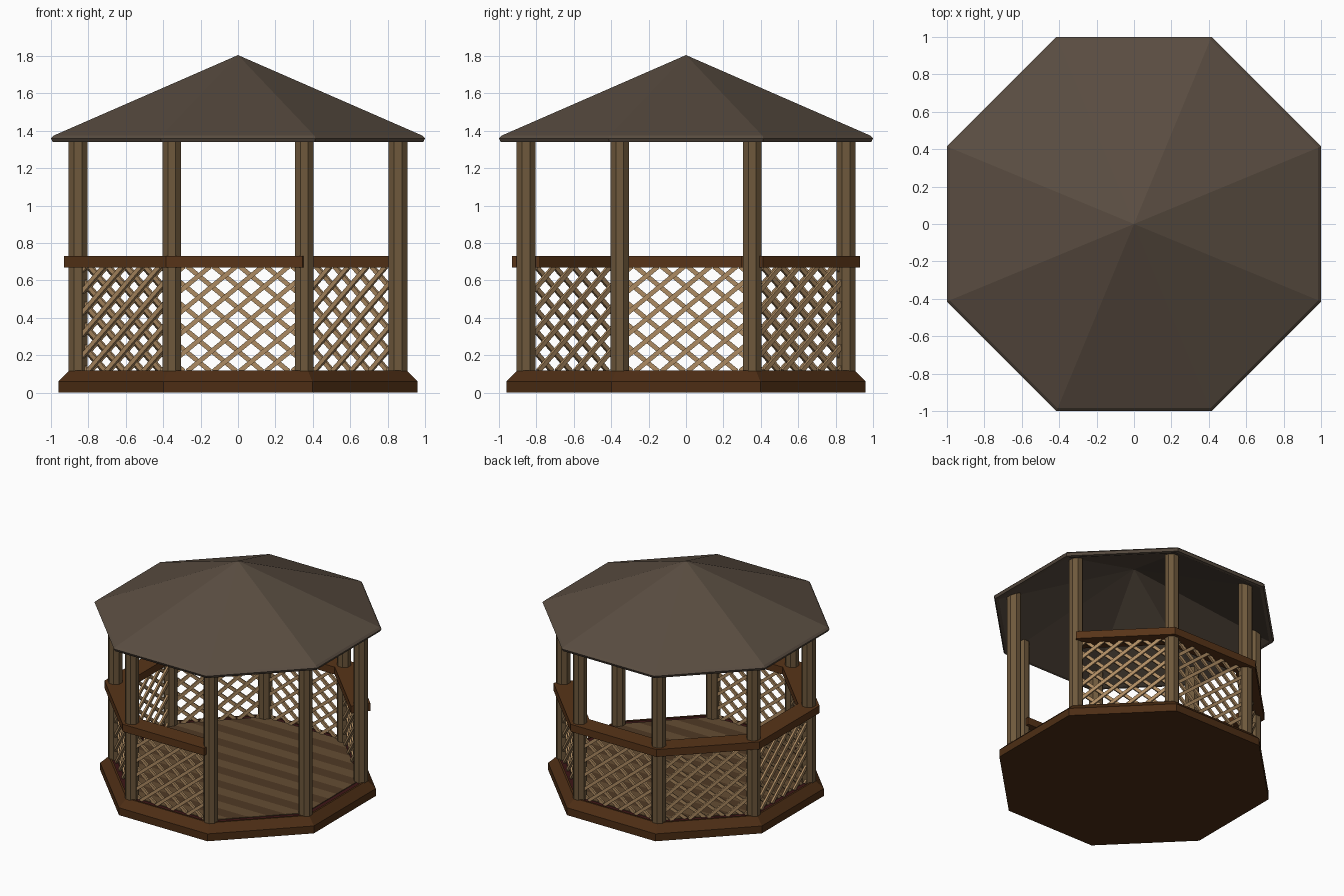
import bpy, bmesh
from math import pi, cos, sin, tan, radians, sqrt

if "Cube" in bpy.data.objects:
    bpy.data.objects.remove(bpy.data.objects["Cube"])

A8 = pi / 8


def material(name, r, g, b):
    m = bpy.data.materials.new(name)
    m.diffuse_color = [(c / 255) ** 2.2 for c in (r, g, b)] + [1]
    m.use_nodes = True
    m.node_tree.nodes["Principled BSDF"].inputs["Base Color"].default_value = m.diffuse_color
    return m


ROOF = material("roof_brown", 90, 78, 67)
POST = material("post_wood", 110, 89, 62)
RAIL = material("rail_wood", 88, 55, 30)
BASE = material("base_wood", 78, 49, 27)
SLAT = material("lattice_wood", 172, 138, 98)
TRIM = material("dark_red", 62, 28, 28)
PLANK_A = material("plank_light", 100, 78, 54)
PLANK_B = material("plank_dark", 80, 60, 41)


def finish(name, bm, *mats):
    bmesh.ops.recalc_face_normals(bm, faces=bm.faces)
    me = bpy.data.meshes.new(name)
    bm.to_mesh(me)
    bm.free()
    for m in mats:
        me.materials.append(m)
    ob = bpy.data.objects.new(name, me)
    bpy.context.collection.objects.link(ob)
    return ob


def loft(bm, rings, caps=True):
    """Join equal-length closed rings of points."""
    vr = [[bm.verts.new(p) for p in ring] for ring in rings]
    n = len(vr[0])
    for a, b in zip(vr, vr[1:]):
        for i in range(n):
            j = (i + 1) % n
            bm.faces.new((a[i], a[j], b[j], b[i]))
    if caps:
        bm.faces.new(vr[0])
        bm.faces.new(vr[-1])


def octagon(apothem, z, cx=0, cy=0):
    r = apothem / cos(A8)
    return [(cx + r * cos(A8 + k * pi / 4), cy + r * sin(A8 + k * pi / 4), z) for k in range(8)]


def octagonal(name, mat, profile, caps=True):
    bm = bmesh.new()
    loft(bm, [octagon(a, z) for a, z in profile], caps)
    bmesh.ops.remove_doubles(bm, verts=bm.verts, dist=1e-4)
    return finish(name, bm, mat)


# Base with sloped shoulder, dark trim and hollow roof shell
octagonal("base", BASE, [(.96, 0), (.96, .06), (.90, .12), (.885, .12), (.885, .105)])
octagonal("floor_trim", TRIM, [(.885, .10), (.885, .115)])
octagonal("roof", ROOF, [(0, 1.805), (.985, 1.375), (1.0, 1.36), (.99, 1.34),
                         (.965, 1.34), (0, 1.775)], False)

# Floor planks clipped to the octagon
bm = bmesh.new()
a, n = .85, 17
half = lambda y: min(a, a * sqrt(2) - abs(y))
for i in range(n):
    y0, y1 = -a + 2 * a * i / n, -a + 2 * a * (i + 1) / n
    h0, h1 = half(y0), half(y1)
    first = len(bm.faces)
    loft(bm, [[(-h0, y0, z), (h0, y0, z), (h1, y1, z), (-h1, y1, z)] for z in (.108, .12)])
    bm.faces.ensure_lookup_table()
    for f in bm.faces[first:]:
        f.material_index = i % 2
finish("floor_planks", bm, PLANK_A, PLANK_B)

# Eight octagonal posts
PA = .855
for k, (x, y, _) in enumerate(octagon(PA, 0)):
    bm = bmesh.new()
    loft(bm, [octagon(.05, z, x, y) for z in (.10, 1.395)])
    finish(f"post_{k + 1}", bm, POST)

# Handrail round six sides, open on the right and front-right
bm = bmesh.new()
rings = []
for k in range(7):
    ang = A8 + k * pi / 4
    ro, ri = .93 / cos(A8), .78 / cos(A8)
    ao = ai = ang
    if k in (0, 6):
        s = 1 if k == 0 else -1
        ro, ao = .992, ang + s * radians(2.1)
        ri, ai = .861, ang - s * radians(2.6)
    rings.append([(r * cos(t), r * sin(t), z) for r, t, z in
                  ((ro, ao, .67), (ro, ao, .73), (ri, ai, .73), (ri, ai, .67))])
loft(bm, rings)
finish("handrail", bm, RAIL)

# Lattice panels: two layers of crossing slats
DX, DZ, ZM = .14, .115, .395
HU, HZ, HW, TH = .322, .28, .0125, .016
for k in range(1, 7):
    ang = k * pi / 4
    nx, ny = cos(ang), sin(ang)
    bm = bmesh.new()
    for s in (1, -1):
        L = sqrt(DX * DX + DZ * DZ)
        du, dz = s * DX / L, DZ / L
        for i in range(-6, 7):
            c = (i + .5) * DX
            ta, tb = sorted(((-HU - c) / du, (HU - c) / du))
            t0, t1 = max(ta, -HZ / dz), min(tb, HZ / dz)
            if t1 - t0 < .02:
                continue
            ends = []
            for t in (t0, t1):
                ring = []
                for w, d in ((-HW, 0), (HW, 0), (HW, s * TH), (-HW, s * TH)):
                    u, z, p = c + t * du - w * dz, ZM + t * dz + w * du, PA + d
                    ring.append((nx * p - ny * u, ny * p + nx * u, z))
                ends.append(ring)
            loft(bm, ends)
    finish(f"lattice_panel_{k}", bm, SLAT)
